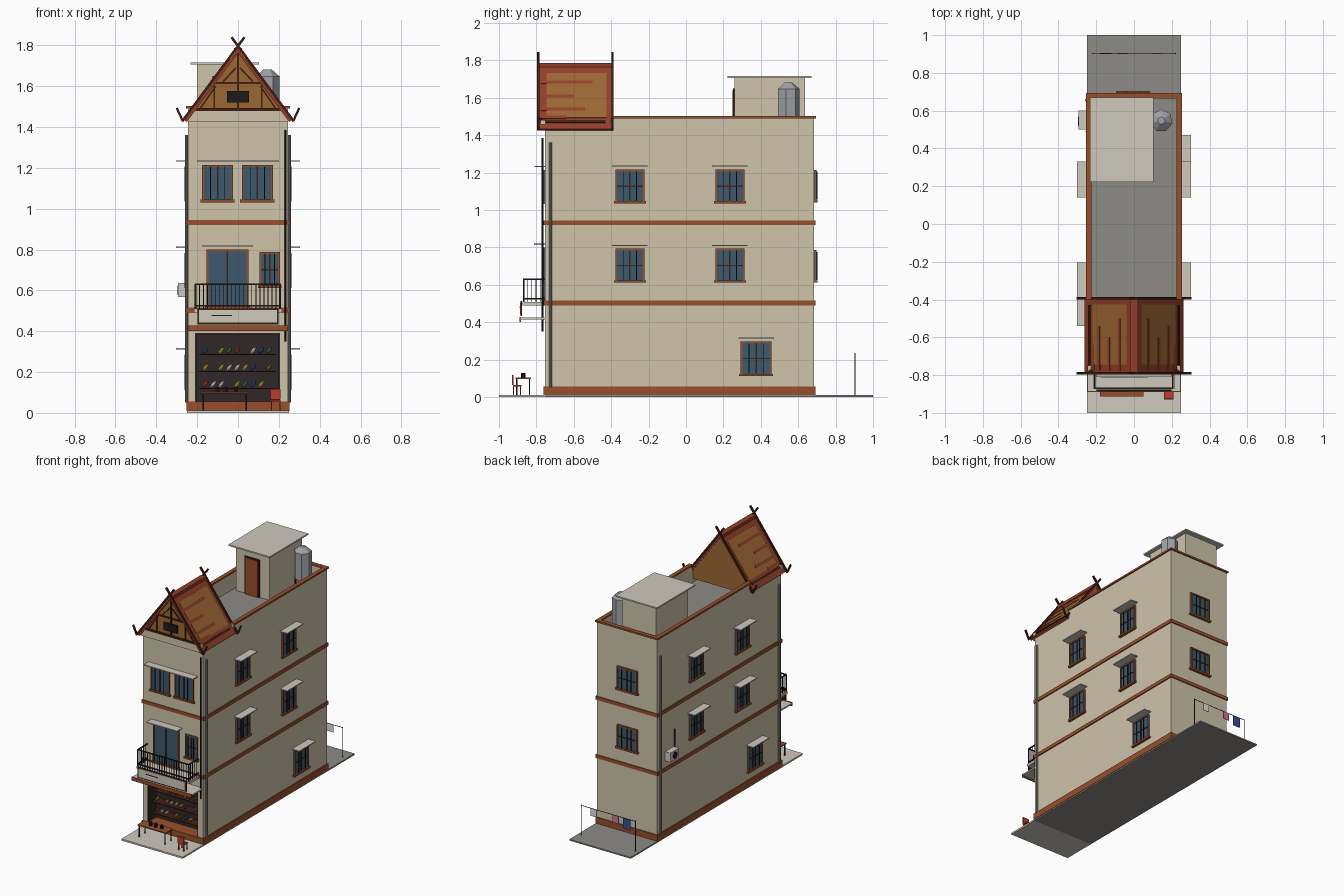
import bpy, math
from mathutils import Vector

if "Cube" in bpy.data.objects:
    bpy.data.objects.remove(bpy.data.objects["Cube"])

def mat(name, r, g, b):
    m = bpy.data.materials.new(name)
    m.diffuse_color = tuple((c / 255) ** 2.2 for c in (r, g, b)) + (1,)
    m.use_nodes = True
    m.node_tree.nodes["Principled BSDF"].inputs["Base Color"].default_value = m.diffuse_color
    return m

WALL = mat("plaster", 205, 195, 170)
TRIM = mat("terracotta_trim", 150, 80, 48)
GLASS = mat("glass", 62, 90, 108)
DARK = mat("dark_metal", 35, 33, 32)
INNER = mat("shop_dark", 50, 44, 44)
WOOD = mat("gable_wood", 155, 103, 55)
BEAM = mat("dark_timber", 66, 36, 24)
RED = mat("roof_red", 145, 65, 45)
PALE = mat("pale_panel", 205, 200, 188)
CONC = mat("concrete", 140, 138, 134)
STEEL = mat("steel", 160, 162, 168)
BLUE = mat("blue", 55, 80, 150)
YEL = mat("yellow", 215, 180, 60)
GRN = mat("green", 60, 125, 75)
SCAR = mat("scarlet", 190, 60, 50)
WHITE = mat("white", 230, 228, 222)
PINK = mat("pink", 205, 120, 140)

def mesh(name, verts, faces, m):
    me = bpy.data.meshes.new(name)
    me.from_pydata(verts, [], faces)
    o = bpy.data.objects.new(name, me)
    bpy.context.collection.objects.link(o)
    if m:
        me.materials.append(m)
    return o

def prism(name, prof, y0, y1, m):
    """Extrude an xz profile along y."""
    if sum(a[0] * b[1] - b[0] * a[1] for a, b in zip(prof, prof[1:] + prof[:1])) < 0:
        prof = prof[::-1]
    n = len(prof)
    v = [(x, y, z) for y in (y0, y1) for x, z in prof]
    f = [tuple(range(n)), tuple(range(2 * n - 1, n - 1, -1))]
    f += [(i, i + n, (i + 1) % n + n, (i + 1) % n) for i in range(n)]
    return mesh(name, v, f, m)

def box(name, x0, x1, y0, y1, z0, z1, m):
    x0, x1 = sorted((x0, x1))
    y0, y1 = sorted((y0, y1))
    return prism(name, [(x0, z0), (x1, z0), (x1, z1), (x0, z1)], y0, y1, m)

def bar(name, a, b, w, m):
    """Square bar between two points."""
    a, b = Vector(a), Vector(b)
    d = b - a
    h = w / 2
    o = box(name, -h, h, -h, h, 0, d.length, m)
    o.location = a
    o.rotation_euler = d.to_track_quat('Z', 'Y').to_euler()
    return o

def cyl(name, x, y, z0, z1, r, m, n=8):
    bpy.ops.mesh.primitive_cylinder_add(vertices=n, radius=r, depth=z1 - z0, location=(x, y, (z0 + z1) / 2))
    o = bpy.context.object
    o.name = name
    o.data.materials.append(m)
    return o

X, YF, YB = 0.245, -0.755, 0.685

# ground and main block with shop recess and roof well cut out
box("pavement", -0.25, 0.25, -1, YF, 0, 0.012, PALE)
box("ground_slab", -0.25, 0.25, YF, 1, 0, 0.01, CONC)
body = box("building_body", -X, X, YF, YB, 0.005, 1.49, WALL)
cuts = [("shop_cutter", -0.21, 0.205, -1, -0.65, 0.02, 0.39),
        ("roof_cutter", -0.225, 0.225, -0.735, 0.665, 1.37, 2),
        ("gable_cutter", -1, 1, -1, -0.40, 1.445, 2)]
for c in cuts:
    o = box(*c, None)
    o.hide_render = True
    o.hide_viewport = True
    o.display_type = 'WIRE'
    b = body.modifiers.new(c[0], 'BOOLEAN')
    b.object, b.solver = o, 'EXACT'
box("roof_deck", -0.226, 0.226, -0.736, 0.666, 1.365, 1.373, CONC)

# bands, skirting and parapet coping
for name, z0, z1 in (("skirting", 0.01, 0.055), ("band_lower", 0.49, 0.515), ("band_upper", 0.92, 0.945)):
    box(name, -X - 0.008, X + 0.008, YF - 0.006, YB + 0.007, z0, z1, TRIM)
for s in (-1, 1):
    box("coping_side", s * 0.225, s * 0.254, -0.40, 0.694, 1.49, 1.503, TRIM)
box("coping_back", -0.225, 0.225, 0.664, 0.694, 1.49, 1.503, TRIM)

# windows on any wall: u runs along the wall, w outward
def wall_box(face, name, u0, u1, w0, w1, z0, z1, m):
    if face in ("front", "back"):
        s, base = (-1, YF) if face == "front" else (1, YB)
        return box(name, u0, u1, base + s * w0, base + s * w1, z0, z1, m)
    s = 1 if face == "right" else -1
    return box(name, s * (X + w0), s * (X + w1), u0, u1, z0, z1, m)

def window(face, uc, wid, z0, z1, canopy=0.19, grille=True, cross=True):
    a, b, t = uc - wid / 2, uc + wid / 2, 0.009
    W = lambda n, *p: wall_box(face, face + "_window_" + n, *p)
    W("glass", a, b, 0, 0.006, z0, z1, GLASS)
    W("jamb", a, a + t, 0, 0.013, z0, z1, TRIM)
    W("jamb", b - t, b, 0, 0.013, z0, z1, TRIM)
    W("head", a, b, 0, 0.013, z1 - t, z1, TRIM)
    W("sill", a - 0.008, b + 0.008, 0, 0.018, z0 - 0.004, z0 + t, TRIM)
    W("mullion", uc - 0.004, uc + 0.004, 0, 0.012, z0, z1, BEAM)
    if cross:
        zm = (z0 + z1) / 2
        W("transom", a, b, 0, 0.010, zm - 0.003, zm + 0.003, BEAM)
    if grille:
        for k in (0.27, 0.73):
            u = a + wid * k
            W("grille_bar", u - 0.002, u + 0.002, 0.013, 0.018, z0 + 0.01, z1 - 0.01, DARK)
    if canopy:
        W("canopy", uc - canopy / 2, uc + canopy / 2, 0, 0.058, z1 + 0.014, z1 + 0.021, PALE)

for f in ("right", "left"):
    for z0 in (0.615, 1.038):
        for u in (-0.30, 0.235):
            window(f, u, 0.155, z0, z0 + 0.178)
window("right", 0.375, 0.165, 0.115, 0.297)
window("left", -0.445, 0.165, 0.115, 0.297)
for z0 in (0.615, 1.045):
    window("back", -0.005, 0.165, z0, z0 + 0.17, canopy=0)
for u in (-0.10, 0.095):
    window("front", u, 0.152, 1.035, 1.215, canopy=0, cross=False)
box("front_canopy", -0.20, 0.20, -0.81, YF, 1.229, 1.236, PALE)
window("front", -0.052, 0.205, 0.515, 0.80, canopy=0.25, grille=False, cross=False)
window("front", 0.155, 0.10, 0.615, 0.788, canopy=0)

# downpipes
for s, y in ((1, -0.725), (-1, -0.725), (-1, 0.655)):
    cyl("downpipe", s * (X + 0.007), y, 0.05, 1.36, 0.008, CONC)
cyl("front_pipe", 0.233, -0.768, 0.35, 1.385, 0.005, DARK)

# shop interior, shelves and goods
box("shop_back", -0.21, 0.205, -0.66, -0.649, 0.02, 0.39, INNER)
box("shop_ceiling", -0.21, 0.205, YF + 0.002, -0.65, 0.384, 0.391, INNER)
for x in (-0.21, 0.199):
    box("shop_side", x, x + 0.006, YF + 0.002, -0.65, 0.02, 0.39, INNER)
goods = [[BLUE, None, YEL, GRN, RED, None, WHITE, BLUE, GRN],
         [YEL, None, YEL, WHITE, WHITE, YEL, BLUE, None, WOOD],
         [SCAR, WHITE, WHITE, None, YEL, GRN, BLUE, YEL, None]]
for row, z in zip(goods, (0.305, 0.222, 0.14)):
    box("shelf", -0.19, 0.185, -0.735, -0.66, z - 0.022, z - 0.017, BEAM)
    for i, m in enumerate(row):
        if m:
            bpy.ops.mesh.primitive_uv_sphere_add(segments=8, ring_count=5, radius=1,
                location=(-0.16 + 0.039 * i, -0.71, z), rotation=(0, math.radians(40), 0))
            o = bpy.context.object
            o.name, o.scale = "shoe", (0.009, 0.012, 0.021)
            o.data.materials.append(m)

# awning, sign and balcony
box("awning_slab", -X, X, -0.885, YF, 0.415, 0.425, PALE)
box("awning_fascia", -X, X, -0.89, -0.883, 0.402, 0.428, TRIM)
box("sign_frame", -0.198, 0.198, -0.884, -0.876, 0.434, 0.512, BEAM)
box("sign_panel", -0.19, 0.19, -0.888, -0.88, 0.442, 0.504, PALE)
box("sign_stripe", -0.13, -0.03, -0.890, -0.887, 0.475, 0.480, DARK)
box("balcony_floor", -0.215, 0.215, -0.873, YF, 0.49, 0.508, PALE)
for z in (0.525, 0.63):
    bar("rail_front", (-0.209, -0.868, z), (0.207, -0.868, z), 0.007, DARK)
    for x in (-0.208, 0.206):
        bar("rail_side", (x, -0.868, z), (x, YF, z), 0.007, DARK)
for i in range(22):
    x = -0.208 + i * 0.414 / 21
    bar("baluster", (x, -0.868, 0.505), (x, -0.868, 0.63), 0.008 if i in (0, 21) else 0.0035, DARK)
for x in (-0.208, 0.206):
    for k in range(1, 5):
        bar("baluster_side", (x, -0.868 + k * 0.022, 0.505), (x, -0.868 + k * 0.022, 0.63), 0.0035, DARK)

# street table and plastic chair
box("table_top", -0.18, 0.05, -0.912, -0.83, 0.095, 0.103, TRIM)
for x in (-0.17, 0.04):
    for y in (-0.905, -0.837):
        bar("table_leg", (x, y, 0.01), (x, y, 0.096), 0.006, DARK)
for x in (-0.10, -0.06, -0.01):
    cyl("table_item", x, -0.87, 0.103, 0.128, 0.012, DARK, 6)
box("chair_back", 0.16, 0.208, -0.93, -0.921, 0.065, 0.117, SCAR)
box("chair_seat", 0.16, 0.208, -0.925, -0.88, 0.056, 0.064, SCAR)
for x in (0.164, 0.204):
    for y in (-0.922, -0.884):
        bar("chair_leg", (x, y, 0.01), (x, y, 0.058), 0.006, SCAR)

# gable roof slopes: t runs from ridge (0) to eave (1)
AZ, DX, DZ = 1.785, 0.262, 0.352
def slope(name, s, t0, t1, y0, y1, h0, h1, m):
    L = math.hypot(DX, DZ)
    p = lambda t, h: (s * (DX * t + h * DZ / L), AZ - DZ * t + h * DX / L)
    return prism(name, [p(t0, h0), p(t1, h0), p(t1, h1), p(t0, h1)], y0, y1, m)
for s in (-1, 1):
    slope("roof_slope", s, 0, 1, -0.79, -0.395, -0.014, 0, RED)
    slope("roof_panel", s, 0.15, 0.83, -0.745, -0.425, 0, 0.002, WOOD)
    for t, y in ((0.27, -0.50), (0.48, -0.60), (0.68, -0.54), (0.80, -0.64)):
        slope("tile_streak", s, t, t + 0.045, -0.775, y, 0, 0.004, RED)
    slope("eave_strip", s, 0.875, 0.91, -0.77, -0.43, 0, 0.005, BEAM)
    # crossed bargeboards with upturned eave ends
    for y in (-0.79, -0.393):
        bar("bargeboard", (-s * 0.032, y, 1.84), (s * 0.273, y, 1.428), 0.012, BEAM)
        bar("eave_finial", (s * 0.271, y, 1.43), (s * 0.30, y, 1.493), 0.011, BEAM)
box("ridge_cap", -0.02, 0.02, -0.788, -0.396, 1.765, 1.787, RED)

# gable ends and timber framing
for y0, y1, zb in ((-0.775, -0.745, 1.44), (-0.415, -0.40, 1.40)):
    prism("gable_wall", [(-0.24, zb), (0.24, zb), (0.24, 1.455), (0, 1.77), (-0.24, 1.455)], y0, y1,
          WALL if zb > 2 else WOOD)
box("gable_base_wall", -X, X, -0.778, -0.75, 1.425, 1.48, WALL)
box("gable_base_beam", -0.235, 0.235, -0.784, -0.77, 1.478, 1.492, BEAM)
box("gable_collar", -0.12, 0.12, -0.782, -0.77, 1.61, 1.62, BEAM)
for x, h in ((-0.12, 1.62), (-0.004, 1.76), (0.112, 1.62)):
    box("gable_post", x, x + 0.008, -0.782, -0.77, 1.48, h, BEAM)
for s in (-1, 1):
    bar("gable_brace", (s * 0.185, -0.778, 1.49), (s * 0.11, -0.778, 1.60), 0.008, BEAM)
    bar("gable_brace", (s * 0.01, -0.778, 1.69), (s * 0.075, -0.778, 1.62), 0.008, BEAM)
box("gable_vent", -0.055, 0.055, -0.786, -0.77, 1.52, 1.577, DARK)

# stair house with door, and water tank
box("stair_house", -0.2, 0.075, 0.26, 0.635, 1.37, 1.708, WALL)
box("stair_roof", -0.233, 0.103, 0.222, 0.67, 1.706, 1.716, PALE)
box("stair_door_frame", -0.125, -0.005, 0.252, 0.262, 1.37, 1.65, BEAM)
box("stair_door", -0.115, -0.015, 0.249, 0.262, 1.373, 1.64, TRIM)
cyl("water_tank", 0.145, 0.547, 1.45, 1.648, 0.06, STEEL, 7)
bpy.ops.mesh.primitive_cone_add(vertices=7, radius1=0.06, radius2=0.02, depth=0.034, location=(0.145, 0.547, 1.665))
bpy.context.object.name = "tank_lid"
bpy.context.object.data.materials.append(STEEL)
for dx in (-0.035, 0.035):
    for dy in (-0.035, 0.035):
        bar("tank_leg", (0.145 + dx, 0.547 + dy, 1.37), (0.145 + dx, 0.547 + dy, 1.46), 0.008, DARK)

# air conditioner on the left wall
box("ac_unit", -0.293, -0.25, 0.5, 0.6, 0.567, 0.635, PALE)
fan = cyl("ac_fan", 0, 0, -0.002, 0.002, 0.025, DARK, 10)
fan.location, fan.rotation_euler = (-0.294, 0.545, 0.6), (0, math.pi / 2, 0)
bar("ac_pipe", (-0.252, 0.49, 0.60), (-0.252, 0.49, 0.76), 0.007, DARK)

# clothes line behind the building
for x in (-0.22, 0.22):
    bar("line_post", (x, 0.903, 0.01), (x, 0.903, 0.235), 0.004, DARK)
bar("clothes_line", (-0.22, 0.903, 0.23), (0.22, 0.903, 0.23), 0.003, DARK)
for x, w, z, m in ((0.12, 0.05, 0.175, WHITE), (-0.06, 0.05, 0.175, PINK), (-0.15, 0.06, 0.155, BLUE)):
    box("hanging_cloth", x - w / 2, x + w / 2, 0.901, 0.905, z, 0.229, m)
